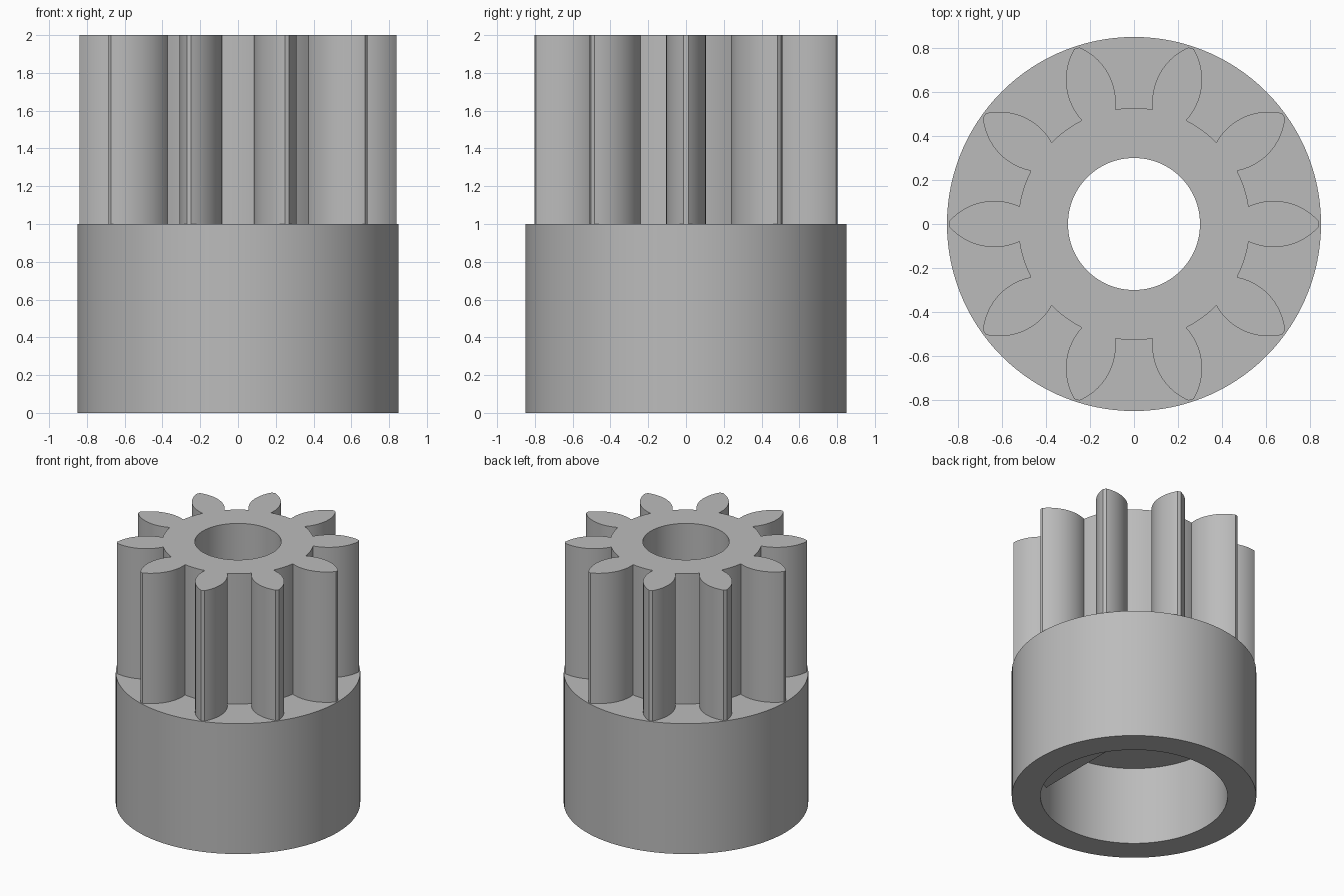
import bpy, bmesh
from math import sin, cos, tau, pi, asin, acos, atan2, sqrt, radians
from mathutils import Matrix, Vector

cube = bpy.data.objects.get("Cube")
if cube:
    bpy.data.objects.remove(cube, do_unlink=True)

GREY = (0.5, 0.5, 0.5, 1)
metal = bpy.data.materials.new("plain grey")
metal.use_nodes = True
metal.diffuse_color = GREY
metal.node_tree.nodes["Principled BSDF"].inputs["Base Color"].default_value = GREY

SIDES = 120
TEETH = 10
OUTER, SOCKET, BORE = 0.85, 0.65, 0.30
SOCKET_TOP, COLLAR_TOP, TOP = 0.6, 1.0, 2.0


def finish(name, bm):
    """Turn a bmesh into a smooth shaded object with sharp corners."""
    bmesh.ops.remove_doubles(bm, verts=bm.verts, dist=1e-5)
    bmesh.ops.recalc_face_normals(bm, faces=bm.faces)
    mesh = bpy.data.meshes.new(name)
    bm.to_mesh(mesh)
    bm.free()
    mesh.materials.append(metal)
    obj = bpy.data.objects.new(name, mesh)
    bpy.context.collection.objects.link(obj)
    bpy.ops.object.select_all(action='DESELECT')
    obj.select_set(True)
    bpy.context.view_layer.objects.active = obj
    bpy.ops.object.shade_smooth_by_angle(angle=radians(30))
    return obj


def arc(radius, start, end, steps, centre=(0, 0)):
    angles = [start + (end - start) * i / steps for i in range(steps + 1)]
    return [Vector((centre[0] + radius * cos(a), centre[1] + radius * sin(a))) for a in angles]


def prism(name, loops, z0, z1):
    """Extrude a flat outline, with any holes, from z0 to z1."""
    bm = bmesh.new()
    for loop in loops:
        verts = [bm.verts.new((p.x, p.y, z0)) for p in loop]
        for a, b in zip(verts, verts[1:] + verts[:1]):
            bm.edges.new((a, b))
    caps = bmesh.ops.triangle_fill(bm, edges=bm.edges[:], use_beauty=True)
    faces = [f for f in caps["geom"] if isinstance(f, bmesh.types.BMFace)]
    top = bmesh.ops.extrude_face_region(bm, geom=faces, use_keep_orig=True)
    moved = [v for v in top["geom"] if isinstance(v, bmesh.types.BMVert)]
    bmesh.ops.translate(bm, verts=moved, vec=(0, 0, z1 - z0))
    return finish(name, bm)


# Collar: stepped socket below, narrow bore above
bm = bmesh.new()
profile = [(OUTER, 0), (OUTER, COLLAR_TOP), (BORE, COLLAR_TOP),
           (BORE, SOCKET_TOP), (SOCKET, SOCKET_TOP), (SOCKET, 0)]
verts = [bm.verts.new((r, 0, z)) for r, z in profile]
edges = [bm.edges.new((a, b)) for a, b in zip(verts, verts[1:] + verts[:1])]
bmesh.ops.spin(bm, geom=verts + edges, axis=(0, 0, 1), cent=(0, 0, 0),
               angle=tau, steps=SIDES, use_duplicate=False)
finish("collar", bm)

# Key flat: solid segment that makes the socket D-shaped
half = acos(0.5)
prism("socket_flat", [arc(SOCKET, -half, half, SIDES // 3)], 0.2, SOCKET_TOP)

# Gear: bulging teeth with narrow flat tips, drawn once and turned round the axis
FLANK, MID, PEAK, TIP, ROOT = 0.2725, 0.635, 0.105, 0.84, 0.527
centre = (MID, PEAK - FLANK)
root_x = 0.521
upper = arc(FLANK, acos((TIP - MID) / FLANK), acos((root_x - MID) / FLANK), 20, centre)
lower = [Vector((p.x, -p.y)) for p in reversed(upper)]
root_half = atan2(upper[-1].y, upper[-1].x)
pitch = tau / TEETH
valley = arc(ROOT, root_half, pitch - root_half, 6)[1:-1]
outline = []
for i in range(TEETH):
    turn = Matrix.Rotation(i * pitch, 2)
    outline += [turn @ p for p in lower + upper + valley]
prism("pinion_gear", [outline, arc(BORE, 0, tau, SIDES)[:-1]], COLLAR_TOP, TOP)
